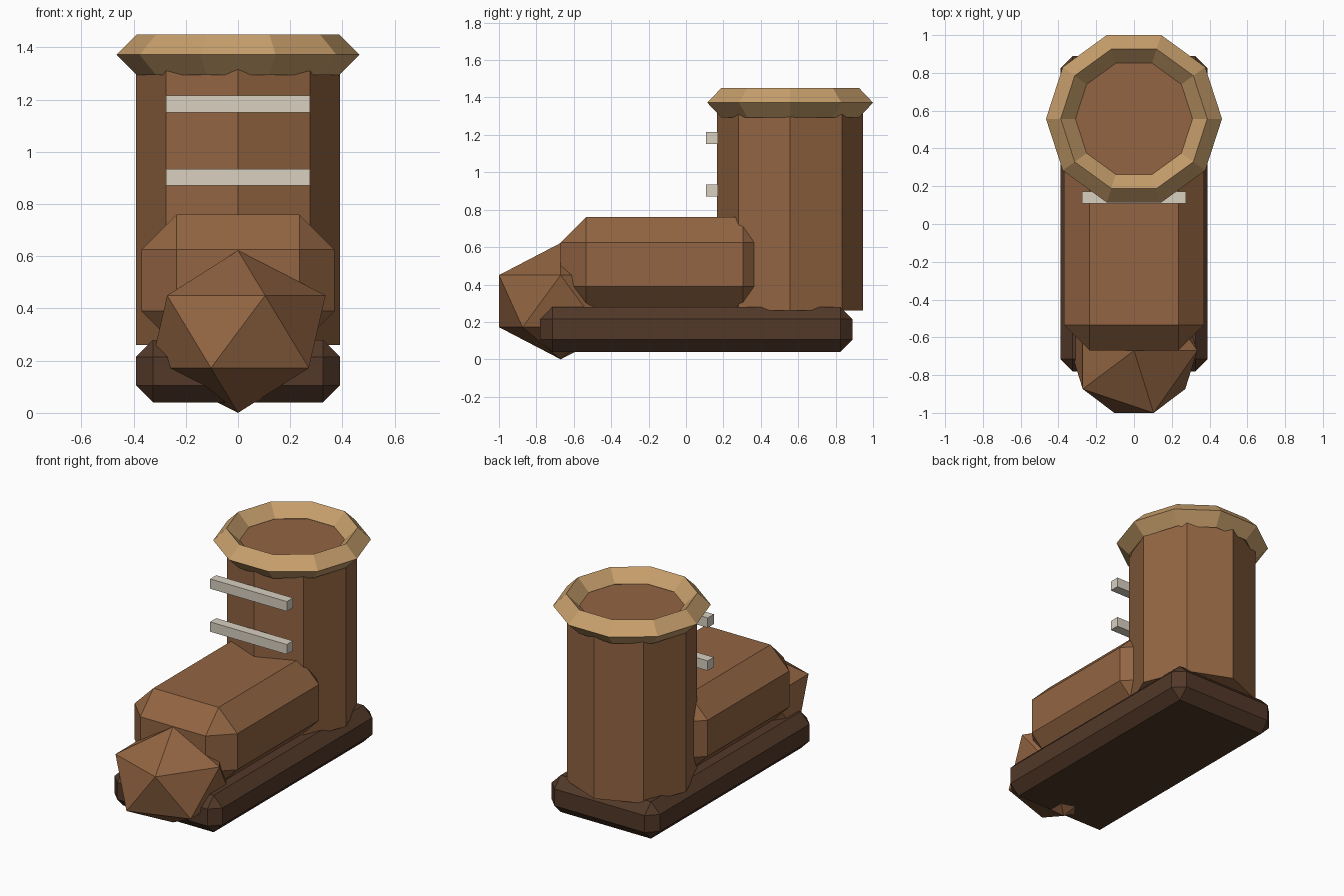
import bpy

if "Cube" in bpy.data.objects:
    bpy.data.objects.remove(bpy.data.objects["Cube"])


def material(name, rgb):
    m = bpy.data.materials.new(name)
    m.diffuse_color = (*rgb, 1)
    m.use_nodes = True
    m.node_tree.nodes["Principled BSDF"].inputs["Base Color"].default_value = m.diffuse_color
    return m


leather = material("leather", (0.29, 0.13, 0.055))
dark = material("dark_leather", (0.085, 0.04, 0.022))
tan = material("tan_trim", (0.58, 0.35, 0.15))
cream = material("cream_lace", (0.69, 0.63, 0.53))


def finish(name, mat):
    ob = bpy.context.object
    ob.name = name
    ob.data.materials.append(mat)
    return ob


def box(name, lo, hi, mat, bevel=0):
    centre = [(a + b) / 2 for a, b in zip(lo, hi)]
    bpy.ops.mesh.primitive_cube_add(size=1, location=centre)
    ob = finish(name, mat)
    ob.scale = [b - a for a, b in zip(lo, hi)]
    bpy.ops.object.transform_apply(location=False, rotation=False, scale=True)
    if bevel:
        mod = ob.modifiers.new("chamfer", 'BEVEL')
        mod.width = bevel
        mod.segments = 1
    return ob


SHAFT_Y = 0.557

# Sole and foot: chamfered blocks
box("sole", (-0.39, -0.78, 0.04), (0.39, 0.89, 0.28), dark, 0.065)
box("foot", (-0.37, -0.67, 0.255), (0.37, 0.44, 0.76), leather, 0.135)

# Faceted toe cap
bpy.ops.mesh.primitive_ico_sphere_add(subdivisions=1, radius=1, location=(0, -0.67, 0.311))
toe = finish("toe_cap", leather)
toe.scale = (0.375, 0.388, 0.311)
bpy.ops.object.transform_apply(location=False, rotation=False, scale=True)

# Eight-sided ankle shaft
bpy.ops.mesh.primitive_cylinder_add(vertices=8, radius=0.39, depth=1.11,
                                    location=(0, SHAFT_Y, 0.815))
finish("shaft", leather)

# Rolled cuff around the opening
bpy.ops.mesh.primitive_torus_add(major_segments=10, minor_segments=4, major_radius=0.388,
                                 minor_radius=0.078, location=(0, SHAFT_Y, 1.372))
finish("cuff", tan)

# Lace bars across the front of the shaft
for i, z in enumerate((0.903, 1.183)):
    box(f"lace_{i + 1}", (-0.276, 0.108, z - 0.032), (0.276, 0.171, z + 0.032), cream)
